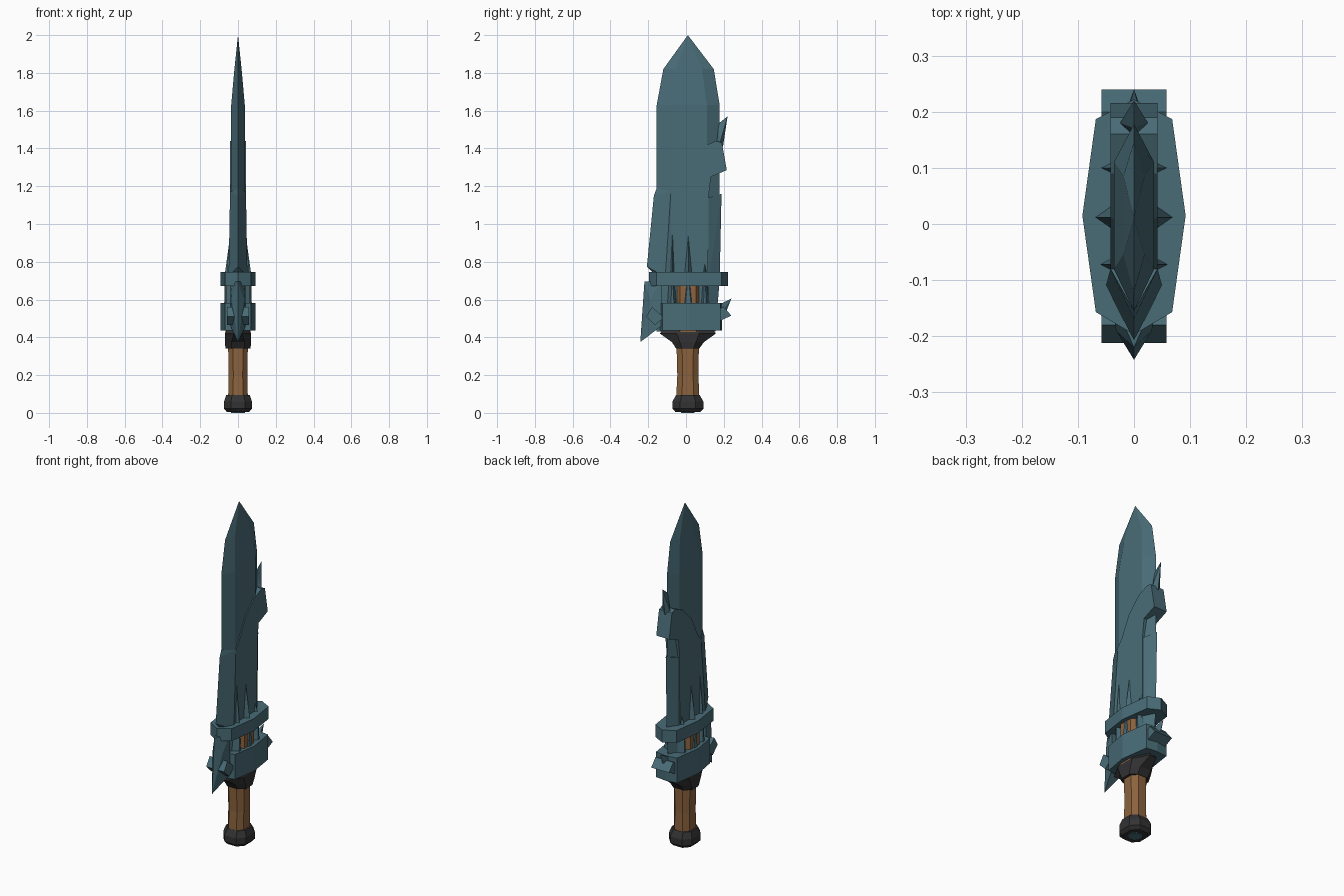
import bpy, bmesh, math

if "Cube" in bpy.data.objects:
    bpy.data.objects.remove(bpy.data.objects["Cube"])


def material(name, rgb):
    m = bpy.data.materials.new(name)
    m.diffuse_color = (*rgb, 1)
    m.use_nodes = True
    m.node_tree.nodes["Principled BSDF"].inputs["Base Color"].default_value = m.diffuse_color
    return m


STEEL = material("blue_steel", (0.066, 0.15, 0.185))
WOOD = material("wood", (0.26, 0.125, 0.048))
IRON = material("dark_iron", (0.032, 0.032, 0.034))


def finish(name, bm, mat):
    bmesh.ops.recalc_face_normals(bm, faces=bm.faces[:])
    me = bpy.data.meshes.new(name)
    bm.to_mesh(me)
    bm.free()
    me.materials.append(mat)
    ob = bpy.data.objects.new(name, me)
    bpy.context.collection.objects.link(ob)
    return ob


def loft(name, sections, mat):
    """Skin equal-length loops of 3D points and cap the ends."""
    bm = bmesh.new()
    loops = [[bm.verts.new(p) for p in s] for s in sections]
    n = len(loops[0])
    for a, b in zip(loops, loops[1:]):
        for i in range(n):
            j = (i + 1) % n
            bm.faces.new((a[i], a[j], b[j], b[i]))
    bm.faces.new(loops[0])
    bm.faces.new(loops[-1])
    bmesh.ops.remove_doubles(bm, verts=bm.verts[:], dist=0.0005)
    return finish(name, bm, mat)


def plate(name, outline, x, mat):
    """Prism from a side outline (y, z), symmetric in x."""
    return loft(name, [[(s * x, y, z) for y, z in outline] for s in (-1, 1)], mat)


def shard(name, ridge, body, mat=STEEL):
    """Convex splinter: sharp edge points (y, z) on x = 0, body points (x, y, z) mirrored."""
    bm = bmesh.new()
    for y, z in ridge:
        bm.verts.new((0, y, z))
    for x, y, z in body:
        for s in (-1, 1):
            bm.verts.new((s * x, y, z))
    bmesh.ops.convex_hull(bm, input=bm.verts[:])
    bmesh.ops.dissolve_limit(bm, angle_limit=0.02, verts=bm.verts[:], edges=bm.edges[:])
    return finish(name, bm, mat)


def octagon(z, hx, y0, y1, fx=0.5, fy=0.5):
    """Chamfered rectangle at height z; fx, fy are the flat fractions."""
    c, hy = (y0 + y1) / 2, (y1 - y0) / 2
    q = [(1, -fy), (1, fy), (fx, 1), (-fx, 1), (-1, fy), (-1, -fy), (-fx, -1), (fx, -1)]
    return [(hx * a, c + hy * b, z) for a, b in q]


# Blade: hexagonal section tapering to a point
def blade_section(z, y0, i0, i1, y1, x):
    return [(0, y0, z), (x, i0, z), (x, i1, z), (0, y1, z), (-x, i1, z), (-x, i0, z)]


loft("blade", [
    blade_section(0.43, -0.155, -0.08, 0.11, 0.155, 0.036),
    blade_section(0.70, -0.155, -0.08, 0.11, 0.178, 0.036),
    blade_section(1.63, -0.155, -0.08, 0.11, 0.178, 0.036),
    blade_section(1.82, -0.12, -0.055, 0.085, 0.147, 0.019),
    blade_section(2.00, 0.0098, 0.0099, 0.0101, 0.0102, 0.0002)], STEEL)

# Broken outer sleeve with splintered edges
plate("sleeve", [(-0.08, 0.5), (-0.08, 1.17), (-0.05, 1.21), (0.01, 1.33), (0.09, 1.41),
                 (0.16, 1.44), (0.19, 1.43), (0.216, 1.285), (0.132, 1.25), (0.12, 1.15),
                 (0.115, 0.5)], 0.042, STEEL)
shard("sleeve_tip", [(0.22, 1.57), (0.17, 1.53), (0.155, 1.43), (0.196, 1.41)],
      [(0.025, 0.18, 1.43)])
shard("sleeve_edge_left", [(-0.207, 0.775), (-0.17, 1.15), (-0.155, 1.19), (-0.155, 0.72)],
      [(0.042, -0.08, 0.7), (0.042, -0.08, 1.17), (0.05, -0.11, 0.72)])
shard("sleeve_edge_right", [(0.188, 1.16), (0.182, 1.1), (0.178, 0.7)],
      [(0.04, 0.12, 1.14), (0.04, 0.12, 0.7)])
shard("lower_splinter", [(-0.22, 0.695), (-0.242, 0.375), (-0.165, 0.45), (-0.13, 0.7)],
      [(0.032, -0.19, 0.6), (0.04, -0.13, 0.46), (0.04, -0.13, 0.7)])
shard("right_splinter", [(0.24, 0.605), (0.21, 0.53)],
      [(0.025, 0.15, 0.56), (0.025, 0.17, 0.5)])

# Face spikes, long centre one and slim side ones
for side, s in (("right", 1), ("left", -1)):
    for tag, y, w, top, out in (("centre", 0.012, 0.042, 0.965, 0.075),
                                ("back", 0.10, 0.022, 0.80, 0.066),
                                ("front", -0.072, 0.024, 1.01, 0.066)):
        base = [(s * 0.03, y - w * 1.3, 0.5), (s * out, y - w * 0.5, 0.5),
                (s * out, y + w * 0.5, 0.5), (s * 0.03, y + w * 1.3, 0.5)]
        mid = [(s * 0.03, y - w * 0.65, 0.74), (s * (out - 0.006), y, 0.74),
               (s * (out - 0.006), y, 0.74), (s * 0.03, y + w * 0.65, 0.74)]
        tip = [(s * 0.038, y, top)] * 4
        loft(f"spike_{tag}_{side}", [base, mid, tip], STEEL)

# Wooden core glimpsed between the bands
loft("wood_core", [octagon(z, 0.066, -0.05, 0.07, 0.6, 0.7) for z in (0.42, 0.69)], WOOD)


# Bands round the blade
def band(name, z0, z1, y0, y1, e0, e1):
    half = [(0.068, y0), (0.092, 0.015), (0.068, y1)]
    ring = [(0, e0)] + half + [(0, e1)] + [(-x, y) for x, y in reversed(half)]
    loft(name, [[(x, y, z) for x, y in ring] for z in (z0, z1)], STEEL)


band("upper_band", 0.672, 0.745, -0.157, 0.187, -0.197, 0.222)
band("lower_band", 0.435, 0.582, -0.125, 0.182, -0.14, 0.19)

# Tilted blocks on the ends of the lower band
plate("block_front", [(-0.212, 0.51), (-0.18, 0.56), (-0.115, 0.505), (-0.165, 0.465)], 0.058, STEEL)
plate("block_back", [(0.24, 0.515), (0.2, 0.562), (0.14, 0.535), (0.175, 0.485)], 0.058, STEEL)

# Flared guard, grip and pommel
loft("guard", [octagon(0.34, 0.066, -0.052, 0.07),
               octagon(0.375, 0.07, -0.075, 0.095),
               octagon(0.42, 0.07, -0.138, 0.158, 0.3, 0.4),
               octagon(0.438, 0.06, -0.125, 0.145, 0.3, 0.4)], IRON)
loft("grip", [octagon(0.08, 0.052, -0.052, 0.07),
              octagon(0.20, 0.05, -0.046, 0.066),
              octagon(0.35, 0.052, -0.05, 0.068)], WOOD)
loft("pommel", [octagon(0.004, 0.058, -0.055, 0.075),
                octagon(0.022, 0.074, -0.072, 0.092),
                octagon(0.06, 0.074, -0.072, 0.092),
                octagon(0.095, 0.062, -0.052, 0.072)], IRON)
loft("pommel_inset", [octagon(z, 0.036, -0.026, 0.046) for z in (0, 0.02)], STEEL)
